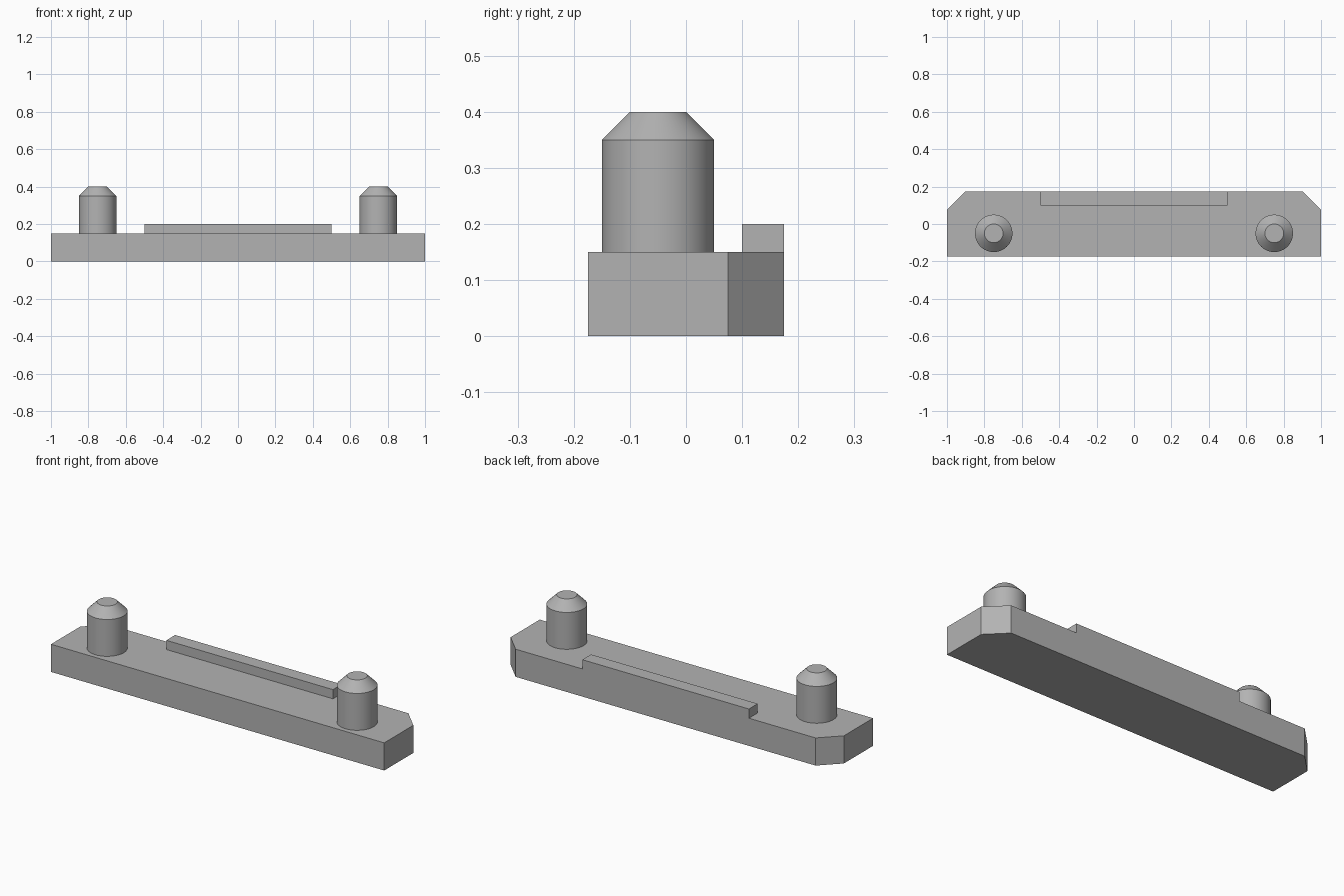
import bpy, bmesh, math
from mathutils import Matrix

default = bpy.data.objects.get("Cube")
if default:
    bpy.data.objects.remove(default, do_unlink=True)

grey = bpy.data.materials.new("plain_grey")
grey.use_nodes = True
colour = (0.45, 0.45, 0.45, 1)
grey.diffuse_color = colour
grey.node_tree.nodes["Principled BSDF"].inputs["Base Color"].default_value = colour


def add_object(name, bm):
    bmesh.ops.recalc_face_normals(bm, faces=bm.faces)
    mesh = bpy.data.meshes.new(name)
    bm.to_mesh(mesh)
    bm.free()
    mesh.materials.append(grey)
    obj = bpy.data.objects.new(name, mesh)
    bpy.context.collection.objects.link(obj)
    return obj


def prism(name, outline, bottom, top):
    """Extrude a flat outline straight up."""
    bm = bmesh.new()
    face = bm.faces.new([bm.verts.new((x, y, bottom)) for x, y in outline])
    result = bmesh.ops.extrude_face_region(bm, geom=[face], use_keep_orig=True)
    verts = [g for g in result["geom"] if isinstance(g, bmesh.types.BMVert)]
    bmesh.ops.translate(bm, verts=verts, vec=(0, 0, top - bottom))
    return add_object(name, bm)


def peg(name, x, y):
    """Round pin with a chamfered tip."""
    bm = bmesh.new()
    profile = [(0.1, 0.15), (0.1, 0.35), (0.05, 0.4)]
    sides = 64
    rings = []
    for r, z in profile:
        ring = bmesh.ops.create_circle(bm, segments=sides, radius=r,
                                       matrix=Matrix.Translation((0, 0, z)))
        rings.append(ring["verts"])
    for low, high in zip(rings, rings[1:]):
        for i in range(sides):
            j = (i + 1) % sides
            bm.faces.new((low[i], low[j], high[j], high[i]))
    bm.faces.new(rings[0])
    bm.faces.new(rings[-1])
    obj = add_object(name, bm)
    obj.location = (x, y, 0)
    bpy.ops.object.select_all(action="DESELECT")
    obj.select_set(True)
    bpy.context.view_layer.objects.active = obj
    bpy.ops.object.shade_smooth_by_angle(angle=math.radians(30))


# Base bar with its two back corners cut off
half_depth = 0.175
prism("base_bar", [(-1, -half_depth), (1, -half_depth), (1, 0.075),
                   (0.9, half_depth), (-0.9, half_depth), (-1, 0.075)], 0, 0.15)

# Raised rail along the back edge
prism("back_rail", [(-0.5, 0.1), (0.5, 0.1),
                    (0.5, half_depth), (-0.5, half_depth)], 0.15, 0.2)

# Pair of pegs
for side, sign in (("left", 1), ("right", -1)):
    peg(side + "_peg", sign * 0.75, -0.05)
